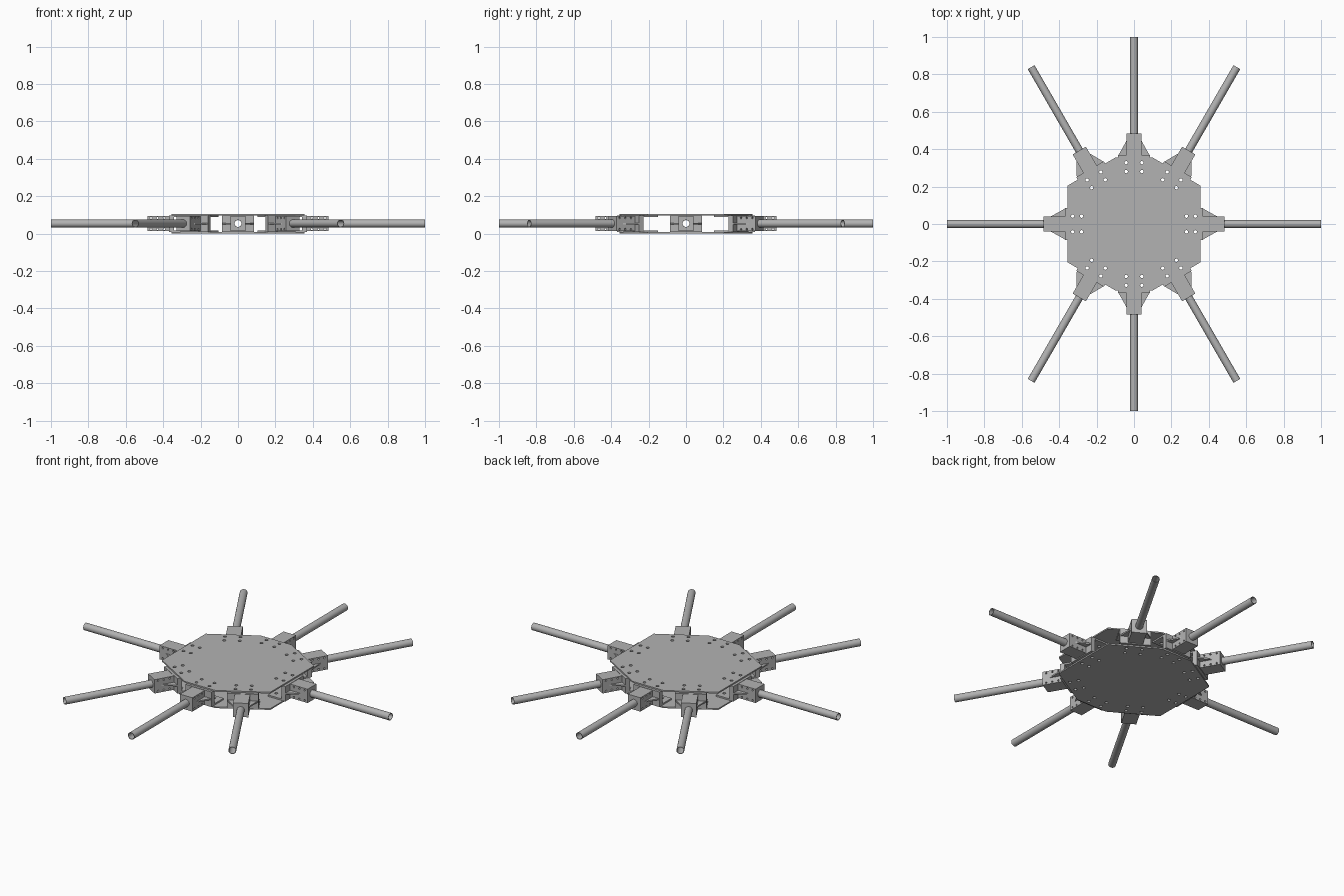
import bpy, bmesh
from math import sin, cos, pi, radians
from mathutils import Matrix, Vector

cube = bpy.data.objects.get("Cube")
if cube:
    bpy.data.objects.remove(cube, do_unlink=True)

grey = bpy.data.materials.new("plain grey")
grey.use_nodes = True
grey.diffuse_color = (0.45, 0.45, 0.45, 1)
grey.node_tree.nodes["Principled BSDF"].inputs["Base Color"].default_value = grey.diffuse_color

MID = 0.054      # height of the arm axis
TUBE_R = 0.021


def circle(x, y, r, n=16):
    return [(x + r * cos(2 * pi * i / n), y + r * sin(2 * pi * i / n)) for i in range(n)]


def rect(x0, x1, y0, y1):
    return [(x0, y0), (x1, y0), (x1, y1), (x0, y1)]


def finish(mesh):
    """Weld, orient and smooth only the shallow edges."""
    bm = bmesh.new()
    bm.from_mesh(mesh)
    bmesh.ops.remove_doubles(bm, verts=bm.verts, dist=1e-5)
    bmesh.ops.recalc_face_normals(bm, faces=bm.faces)
    for f in bm.faces:
        f.smooth = True
        f.material_index = 0
    for e in bm.edges:
        e.smooth = len(e.link_faces) == 2 and e.calc_face_angle(0) < radians(35)
    bm.to_mesh(mesh)
    bm.free()
    mesh.materials.clear()
    mesh.materials.append(grey)
    return mesh


def extrude(name, loops, lo, hi, plane="XY"):
    """Extrude an outline with holes from lo to hi along z (XY) or y (XZ)."""
    curve = bpy.data.curves.new(name, "CURVE")
    curve.dimensions = "2D"
    curve.fill_mode = "BOTH"
    curve.extrude = (hi - lo) / 2
    for loop in loops:
        sp = curve.splines.new("POLY")
        sp.points.add(len(loop) - 1)
        for p, (x, y) in zip(sp.points, loop):
            p.co = (x, y, 0, 1)
        sp.use_cyclic_u = True
    tmp = bpy.data.objects.new(name, curve)
    bpy.context.collection.objects.link(tmp)
    bpy.context.view_layer.update()
    deps = bpy.context.evaluated_depsgraph_get()
    mesh = bpy.data.meshes.new_from_object(tmp.evaluated_get(deps))
    bpy.data.objects.remove(tmp, do_unlink=True)
    mid = (lo + hi) / 2
    if plane == "XY":
        mesh.transform(Matrix.Translation((0, 0, mid)))
    else:
        mesh.transform(Matrix.Translation((0, mid, 0)) @ Matrix.Rotation(pi / 2, 4, "X"))
    mesh.name = name
    return finish(mesh)


def place(name, mesh, matrix=Matrix()):
    ob = bpy.data.objects.new(name, mesh)
    bpy.context.collection.objects.link(ob)
    ob.matrix_world = matrix
    return ob


def drill(mesh, points, r, length):
    """Cut cross holes along x through a mesh."""
    bm = bmesh.new()
    for y, z in points:
        m = Matrix.Translation((0, y, z)) @ Matrix.Rotation(pi / 2, 4, "Y")
        bmesh.ops.create_cone(bm, cap_ends=True, segments=12, radius1=r, radius2=r,
                              depth=length, matrix=m)
    cut_mesh = bpy.data.meshes.new("drill")
    bm.to_mesh(cut_mesh)
    bm.free()
    cutter, body = place("drill", cut_mesh), place("drilled", mesh)
    cutter.hide_render = True
    mod = body.modifiers.new("holes", "BOOLEAN")
    mod.object, mod.operation, mod.solver = cutter, "DIFFERENCE", "EXACT"
    bpy.context.view_layer.update()
    deps = bpy.context.evaluated_depsgraph_get()
    result = bpy.data.meshes.new_from_object(body.evaluated_get(deps))
    bpy.data.objects.remove(body, do_unlink=True)
    bpy.data.objects.remove(cutter, do_unlink=True)
    return finish(result)


# Arm mounts: edge midpoint of the plate and outward direction
mounts = []
for deg in (0, 60, 90, 120, 180, 240, 270, 300):
    c, s = cos(radians(deg)), sin(radians(deg))
    if deg % 90 == 0:
        pos = Vector((0.355 * c, 0.355 * s, 0))
    else:
        pos = Vector((0.2275 if c > 0 else -0.2275, 0.28 if s > 0 else -0.28, 0))
    mounts.append(Matrix.Translation(pos) @ Matrix.Rotation(radians(deg - 90), 4, "Z"))

# Top and bottom plates with bolt holes
bolts = [(x, y) for x in (-0.042, 0.042) for y in (-0.027, -0.075)]
quarter = [(0.355, 0.205), (0.1, 0.355)]
outline = (quarter + [(-x, y) for x, y in reversed(quarter)]
           + [(-x, -y) for x, y in quarter] + [(x, -y) for x, y in reversed(quarter)])
loops = [outline]
for m in mounts:
    for x, y in bolts:
        p = m @ Vector((x, y, 0))
        loops.append(circle(p.x, p.y, 0.009))
place("bottom_plate", extrude("bottom_plate", loops, 0, 0.008))
place("top_plate", extrude("top_plate", loops, 0.097, 0.105))

# Bracket parts, in the frame of one mount (y points outward)
bore = circle(0, MID, TUBE_R, 32)
block = extrude("clamp_block", [rect(-0.041, 0.041, 0.013, 0.095), bore], 0.015, 0.13, "XZ")
block = drill(block, [(y, z) for y in (0.04, 0.075, 0.11) for z in (0.024, 0.084)], 0.005, 0.2)
flange = extrude("flange", [rect(-0.085, 0.085, 0.008, 0.097), bore], -0.012, 0.015, "XZ")
tab_loops = [rect(-0.085, 0.085, -0.1, -0.012)] + [circle(x, y, 0.009) for x, y in bolts]
parts = {
    "clamp_block": block,
    "flange": flange,
    "lower_tab": extrude("lower_tab", tab_loops, 0.008, 0.017),
    "upper_tab": extrude("upper_tab", tab_loops, 0.088, 0.097),
    "tube": extrude("tube", [bore, circle(0, MID, 0.018, 32)], -0.012, 0.645, "XZ"),
}
for side, sx in (("left", 1), ("right", -1)):
    tri = [(sx * 0.04, 0.015), (sx * 0.082, 0.015), (sx * 0.04, 0.09)]
    parts["gusset_" + side] = extrude("gusset_" + side, [tri], MID - 0.004, MID + 0.004)

for i, m in enumerate(mounts, 1):
    for name, mesh in parts.items():
        place(f"{name}_{i}", mesh, m)
